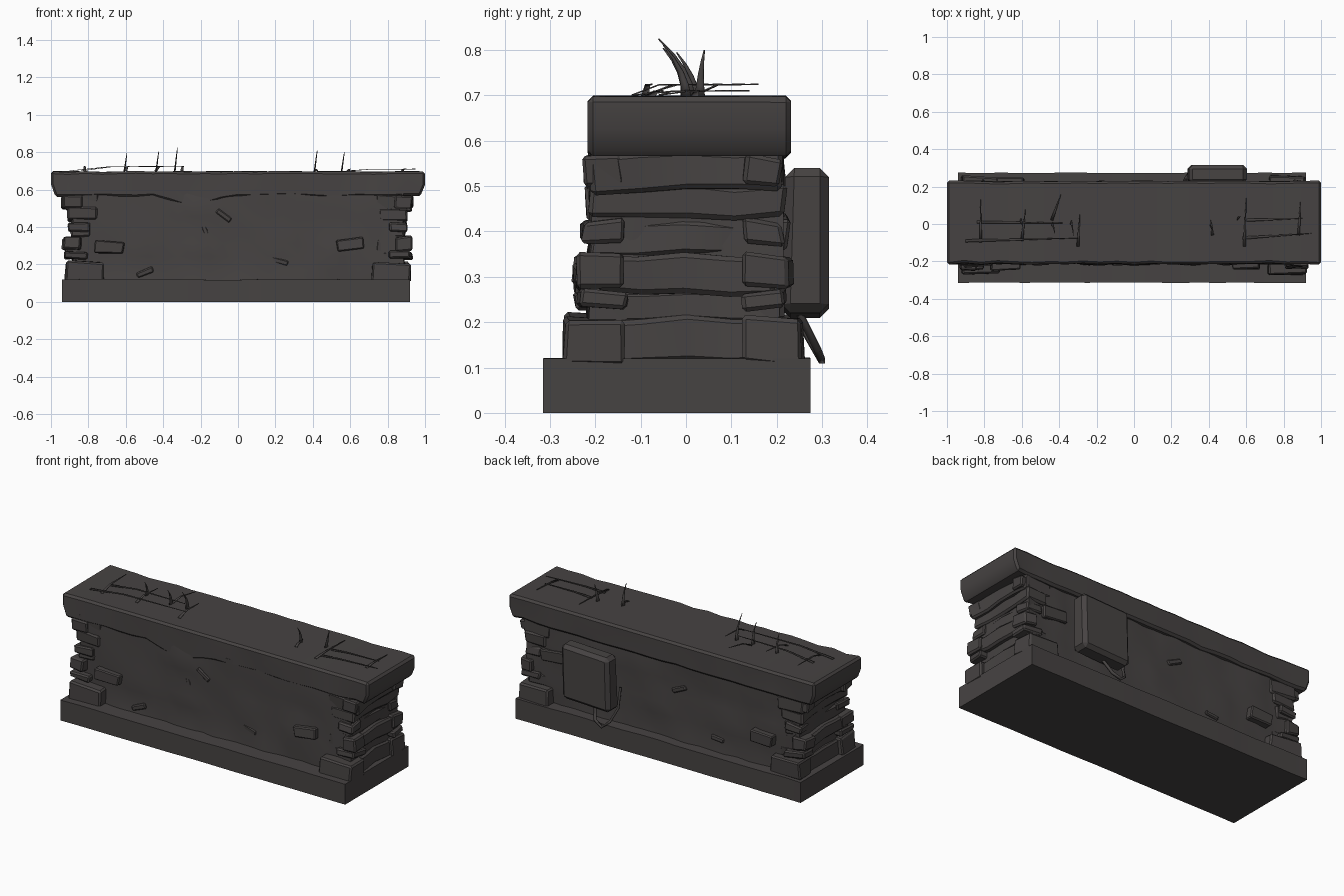
import bpy, bmesh, math, random
from mathutils import Vector, Matrix, noise

random.seed(4)
if "Cube" in bpy.data.objects:
    bpy.data.objects.remove(bpy.data.objects["Cube"])

stone = bpy.data.materials.new("dark stone")
stone.use_nodes = True
colour = (0.062, 0.056, 0.055, 1)
stone.diffuse_color = colour
stone.node_tree.nodes["Principled BSDF"].inputs["Base Color"].default_value = colour


def finish(name, bm, angle=25):
    """Turn a bmesh into a named object with crisp edges."""
    bmesh.ops.recalc_face_normals(bm, faces=bm.faces)
    mesh = bpy.data.meshes.new(name)
    bm.to_mesh(mesh)
    bm.free()
    obj = bpy.data.objects.new(name, mesh)
    bpy.context.collection.objects.link(obj)
    mesh.materials.append(stone)
    bpy.ops.object.select_all(action="DESELECT")
    obj.select_set(True)
    bpy.context.view_layer.objects.active = obj
    bpy.ops.object.shade_smooth_by_angle(angle=math.radians(angle))
    return obj


def block(name, x, y, z, cuts=(1, 1, 1), shape=None, bevel=0.0):
    """Box between ranges, sliced along each axis, then reshaped per vertex."""
    bm = bmesh.new()
    bmesh.ops.create_cube(bm, size=1)
    spans = (x, y, z)
    for v in bm.verts:
        v.co = [(a + b) / 2 + c * (b - a) for c, (a, b) in zip(v.co, spans)]
    if bevel:
        bmesh.ops.bevel(bm, geom=bm.edges[:], offset=bevel, segments=1, affect="EDGES")
    for axis, (a, b) in enumerate(spans):
        normal = Vector([float(i == axis) for i in range(3)])
        for k in range(1, cuts[axis]):
            bmesh.ops.bisect_plane(bm, geom=bm.verts[:] + bm.edges[:] + bm.faces[:],
                                   plane_co=normal * (a + (b - a) * k / cuts[axis]), plane_no=normal)
    if shape:
        for v in bm.verts:
            v.co = shape(v.co.copy())
    return finish(name, bm)


def wobble(amount, scale=5.0, seed=0.0):
    def move(p):
        return p + noise.noise_vector(p * scale + Vector((seed, seed, seed))) * amount
    return move


# Plinth with a slightly worn upper rim
def wear_plinth(p):
    n = noise.noise(Vector((p.x * 4, p.y * 2, 3)))
    if abs(p.x) < 0.9:
        p.y -= math.copysign(0.008 * abs(n), p.y)
        if p.z > 0.1:
            p.z += 0.006 * n
    return p


block("plinth", (-0.94, 0.92), (-0.315, 0.275), (0, 0.12), (16, 1, 1), wear_plinth)


# Weathered wall core, faces hollowed gently
def wear_wall(p):
    n = noise.noise(p * 5)
    if abs(p.y) > 0.19:
        p.y += math.copysign(0.028 * n, p.y)
    if abs(p.x) > 0.85:
        p.x += math.copysign(0.02 * n, p.x)
    return p


block("wall_core", (-0.88, 0.88), (-0.205, 0.2), (0.1, 0.6), (22, 5, 7), wear_wall)


# Cap slab: worn lips and a cracked tongue hanging at the front
def wear_cap(p):
    n = noise.noise(Vector((p.x * 5, math.copysign(4, p.y), p.z * 4)))
    if abs(p.x) < 0.97:
        p.y -= math.copysign(0.018 * abs(n), p.y)
    if p.z < 0.6:
        p.z += 0.012 * n
        if p.y < 0:
            p.z -= 0.055 * max(0, 1 - abs(p.x + 0.24) / 0.2)
    elif abs(p.y) > 0.18:
        p.z -= 0.012 * abs(n)
    if abs(p.x) > 0.98:
        p.x -= math.copysign(0.02 if p.z < 0.6 else 0.0, p.x)
    return p


block("cap_slab", (-1, 1), (-0.217, 0.232), (0.562, 0.7), (22, 1, 2), wear_cap, bevel=0.012)

# Courses of rough stone stacked at each end
courses = [(0.11, 0.21, 0.90, 0.2), (0.20, 0.27, 0.885, 0.21), (0.265, 0.345, 0.915, 0.2),
           (0.345, 0.425, 0.89, 0.21), (0.43, 0.5, 0.905, 0.215), (0.49, 0.575, 0.92, 0.21)]
for side, word in ((-1, "right"), (1, "left")):
    for i, (low, high, reach, half) in enumerate(courses):
        xs = sorted((side * (0.78 - 0.02 * (i % 3)), side * reach))
        block(f"{word}_end_course_{i + 1}", xs, (-half, half), (low, high), (1, 4, 1),
              wobble(0.018, 6, side + i), bevel=0.01)

# Corner stones that stand out from the faces: inner x, outer x, depth, bottom, top
corners = [(0.72, 0.92, 0.265, 0.11, 0.21), (0.80, 0.93, 0.242, 0.225, 0.265),
           (0.84, 0.935, 0.24, 0.275, 0.345), (0.80, 0.905, 0.235, 0.37, 0.42),
           (0.83, 0.935, 0.222, 0.5, 0.565)]
for side, word in ((-1, "right"), (1, "left")):
    for face, end in ((-1, "front"), (1, "back")):
        for i, (inner, outer, depth, low, high) in enumerate(corners):
            if face > 0:
                depth -= 0.012
            xs = sorted((side * inner, side * outer))
            ys = sorted((face * 0.13, face * depth))
            block(f"{end}_{word}_corner_stone_{i + 1}", xs, ys, (low, high), (1, 1, 1),
                  wobble(0.02, 7, 3 * i + side + face), bevel=0.008)


# Loose bricks and chips poking out of the faces
def loose(name, x, y, z, size, tilt):
    turn = Matrix.Rotation(math.radians(tilt), 3, "Y")
    centre = Vector((x, y, z))
    rough = wobble(0.012, 9, x)
    ranges = [(c - s / 2, c + s / 2) for c, s in zip(centre, size)]
    block(name, *ranges, shape=lambda p: rough(centre + turn @ (p - centre)), bevel=0.006)


loose("front_right_brick", -0.69, -0.2, 0.29, (0.16, 0.09, 0.07), 3)
loose("front_left_brick", 0.6, -0.2, 0.31, (0.15, 0.08, 0.06), -8)
loose("back_right_brick", -0.66, 0.2, 0.29, (0.14, 0.09, 0.07), -4)
loose("back_left_brick", 0.72, 0.19, 0.4, (0.16, 0.07, 0.07), 4)
for i, (x, y, z, tilt) in enumerate([(-0.07, -0.2, 0.46, 40), (0.22, -0.195, 0.22, 10),
                                     (-0.5, -0.195, 0.16, -20), (-0.17, -0.195, 0.37, 75),
                                     (-0.1, 0.19, 0.42, 30), (-0.35, 0.19, 0.2, -10)]):
    loose(f"chip_{i + 1}", x, y, z, (0.09, 0.045, 0.03), tilt)

# Thick panel hung on the back, leaning a little
block("back_panel", (0.29, 0.6), (0.215, 0.315), (0.215, 0.535), (2, 1, 2),
      lambda p: p + Vector((0.03 * (p.z - 0.4), 0.03 * (p.z - 0.4) * (p.y < 0.25), 0.04 * (p.x - 0.45))),
      bevel=0.02)


def ribbon(name, points, width, across):
    """Thin tapering strip along a path."""
    bm = bmesh.new()
    across = Vector(across)
    rows = []
    for i, p in enumerate(points):
        w = across * width * (1 - 0.9 * i / (len(points) - 1))
        rows.append((bm.verts.new(Vector(p) - w), bm.verts.new(Vector(p) + w)))
    for (a, b), (c, d) in zip(rows, rows[1:]):
        bm.faces.new((a, b, d, c))
    obj = finish(name, bm)
    thick = obj.modifiers.new("thickness", "SOLIDIFY")
    thick.thickness = 0.003


# Strap loop hanging below the panel
strap = bpy.data.curves.new("panel_strap", "CURVE")
strap.dimensions = "3D"
strap.bevel_depth = 0.009
strap.bevel_resolution = 0
line = strap.splines.new("POLY")
path = [(0.27, 0.225, 0.34), (0.275, 0.24, 0.22), (0.3, 0.28, 0.15), (0.34, 0.3, 0.115),
        (0.39, 0.29, 0.14), (0.42, 0.25, 0.22)]
line.points.add(len(path) - 1)
for point, co in zip(line.points, path):
    point.co = (*co, 1)
strap.materials.append(stone)
bpy.context.collection.objects.link(bpy.data.objects.new("panel_strap", strap))

# Upright grass blades on the cap
for i, (x, y, height, lean) in enumerate([(-0.61, 0.02, 0.1, -0.04), (-0.44, 0.0, 0.11, -0.05),
                                          (-0.34, 0.01, 0.13, -0.07), (0.41, 0.0, 0.115, -0.05),
                                          (0.555, 0.03, 0.105, 0.01)]):
    steps = [k / 4 for k in range(5)]
    ribbon(f"grass_blade_{i + 1}",
           [(x + 0.015 * t, y + lean * t * t, 0.695 + height * t) for t in steps], 0.011, (0.3, 1, 0))

# Dry stalks lying flat on the cap: start x, start y, end x, end y
stalks = [(-0.9, -0.09, -0.29, -0.075), (-0.84, 0.01, -0.35, 0.005), (-0.82, -0.1, -0.82, 0.13),
          (-0.6, -0.09, -0.58, 0.08), (-0.44, 0.02, -0.39, 0.16), (-0.3, -0.12, -0.29, 0.05),
          (0.59, -0.12, 0.6, 0.14), (0.58, -0.075, 0.95, -0.05), (0.6, 0.02, 0.9, 0.03),
          (0.88, -0.06, 0.89, 0.12), (0.42, -0.06, 0.41, 0.02)]
for i, (x1, y1, x2, y2) in enumerate(stalks):
    a, b = Vector((x1, y1, 0.702)), Vector((x2, y2, 0.704))
    side = (b - a).normalized().cross(Vector((0, 0, 1)))
    lift = Vector((0, 0, 0.022 if x1 < 0 else 0.008))
    ribbon(f"dry_stalk_{i + 1}", [a, a.lerp(b, 0.35) + lift, a.lerp(b, 0.7) + lift, b + lift],
           0.008, side)
